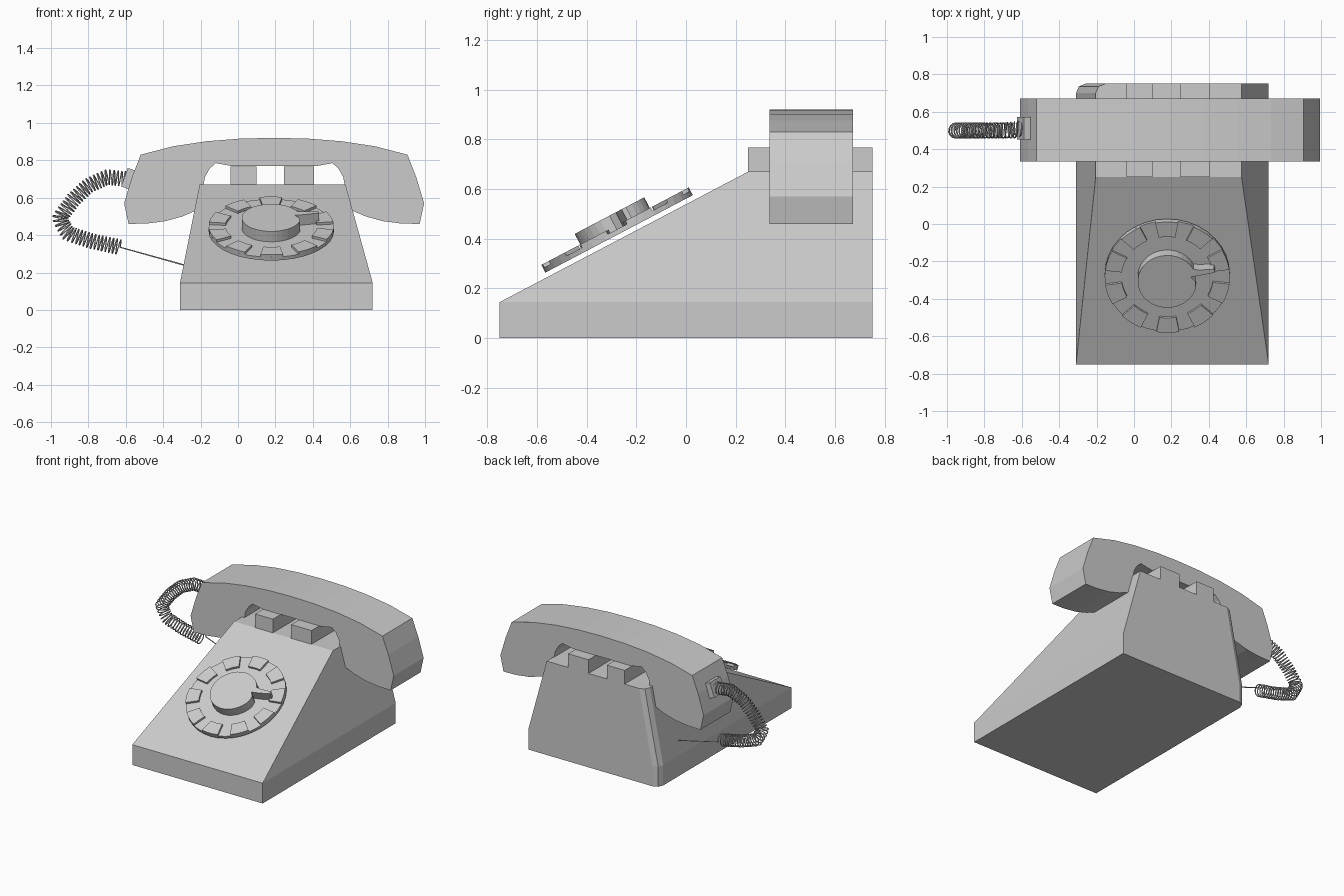
import bpy, bmesh, math
from mathutils import Vector, Matrix

if "Cube" in bpy.data.objects:
    bpy.data.objects.remove(bpy.data.objects["Cube"])

def finish(name, bm, mat=None):
    bmesh.ops.recalc_face_normals(bm, faces=bm.faces[:])
    me = bpy.data.meshes.new(name)
    bm.to_mesh(me)
    bm.free()
    ob = bpy.data.objects.new(name, me)
    bpy.context.collection.objects.link(ob)
    if mat:
        ob.matrix_world = mat
    return ob

def prism(name, pts, a, b, axis='Z', mat=None):
    """Extrude a 2D outline from a to b along z (xy outline) or y (xz outline)."""
    bm = bmesh.new()
    put = (lambda p, h: (p[0], p[1], h)) if axis == 'Z' else (lambda p, h: (p[0], h, p[1]))
    lo = [bm.verts.new(put(p, a)) for p in pts]
    hi = [bm.verts.new(put(p, b)) for p in pts]
    bm.faces.new(lo)
    bm.faces.new(hi)
    n = len(pts)
    for i in range(n):
        j = (i + 1) % n
        bm.faces.new((lo[i], lo[j], hi[j], hi[i]))
    return finish(name, bm, mat)

def arc(r, a0, a1, n):
    return [(r * math.cos(math.radians(a0 + (a1 - a0) * i / n)),
             r * math.sin(math.radians(a0 + (a1 - a0) * i / n))) for i in range(n + 1)]

# Body: vertical skirt, tapering to a flat top with a sloping front
bm = bmesh.new()
rings = [[(-.31, -.75, z), (.72, -.75, z), (.72, .75, z), (-.31, .75, z)] for z in (0, .145)]
rings.append([(-.205, .25, .67), (.575, .25, .67), (.575, .75, .67), (-.205, .75, .67)])
rings = [[bm.verts.new(p) for p in r] for r in rings]
bm.faces.new(rings[0])
bm.faces.new(rings[2])
for lo, hi in zip(rings, rings[1:]):
    for i in range(4):
        j = (i + 1) % 4
        bm.faces.new((lo[i], lo[j], hi[j], hi[i]))
# softened back left corner
corner = [e for e in bm.edges if all(v.co.x < 0 and v.co.y > .7 for v in e.verts)]
bmesh.ops.bevel(bm, geom=corner, offset=.05, segments=2, profile=.5, affect='EDGES')
finish("body", bm)

# Cradle blocks
for i, (x0, x1) in enumerate(((-.04, .10), (.245, .405))):
    prism(f"cradle_block_{i + 1}", [(x0, .65), (x1, .65), (x1, .768), (x0, .768)], .25, .75, 'Y')

# Handset: half outline mirrored about its own centre
cx = .193
half = [(0, .92), (.18, .916), (.36, .902), (.54, .875), (.713, .83), (.76, .71), (.802, .57),
        (.778, .46), (.68, .462), (.58, .475), (.49, .5), (.42, .53), (.385, .62),
        (.37, .71), (.345, .755), (.312, .785), (.23, .77)]
outline = [(cx + x, z) for x, z in half] + [(cx - x, z) for x, z in half[:0:-1]]
prism("handset", outline, .335, .672, 'Y')

# Dial, tilted to the sloping front
tilt = math.atan(.525)
dial = Matrix.Translation((.178, -.26, .402)) @ Matrix.Rotation(tilt, 4, 'X')
prism("dial_plate", arc(.335, 0, 350, 35), .02, .04, mat=dial)
for i in range(10):
    a = i * 36 + 8
    prism(f"dial_tooth_{i + 1}", arc(.335, a, a + 21, 3) + arc(.245, a + 21, a, 3), .04, .055, mat=dial)
# centre disc with the hooked finger stop
hub = arc(.158, 28, 345, 30) + [(.15, .0), (.125, .028), (.17, .035), (.255, .055), (.25, .075), (.17, .07)]
prism("dial_hub_with_stop", hub, .04, .103, mat=dial)

# Cord plug on the handset end
plug = Matrix.Translation((-.578, .512, .702)) @ Matrix.Rotation(math.radians(20), 4, 'Y')
prism("cord_plug", [(-.03, -.06), (.05, -.06), (.05, .06), (-.03, .06)], -.055, .05, mat=plug)

# Coiled cord along a bent path, ending in a straight wire to the body
path = [Vector(p) for p in ((-.60, .51, .70), (-.70, .5, .71), (-.80, .5, .665), (-.88, .5, .59),
                            (-.955, .5, .49), (-.91, .5, .41), (-.79, .5, .37), (-.63, .5, .335))]
lens = [(q - p).length for p, q in zip(path, path[1:])]
total = sum(lens)

def at(s):
    for p, q, l in zip(path, path[1:], lens):
        if s <= l:
            return p.lerp(q, s / l)
        s -= l
    return path[-1]

turns, per, rad = 42, 14, .04
side = Vector((0, 1, 0))
coil = []
for i in range(turns * per + 1):
    s = total * i / (turns * per)
    d = (at(min(s + .05, total)) - at(max(s - .05, 0))).normalized()
    t = 2 * math.pi * i / per
    coil.append(at(s) + rad * (math.cos(t) * side + math.sin(t) * side.cross(d)))
coil.append(Vector((-.28, .5, .238)))
cu = bpy.data.curves.new("coiled_cord", 'CURVE')
cu.dimensions = '3D'
cu.bevel_depth = .004
cu.bevel_resolution = 0
sp = cu.splines.new('POLY')
sp.points.add(len(coil) - 1)
for p, c in zip(sp.points, coil):
    p.co = (*c, 1)
cord = bpy.data.objects.new("coiled_cord", cu)
bpy.context.collection.objects.link(cord)
bpy.context.view_layer.objects.active = cord
cord.select_set(True)
bpy.ops.object.convert(target='MESH')
